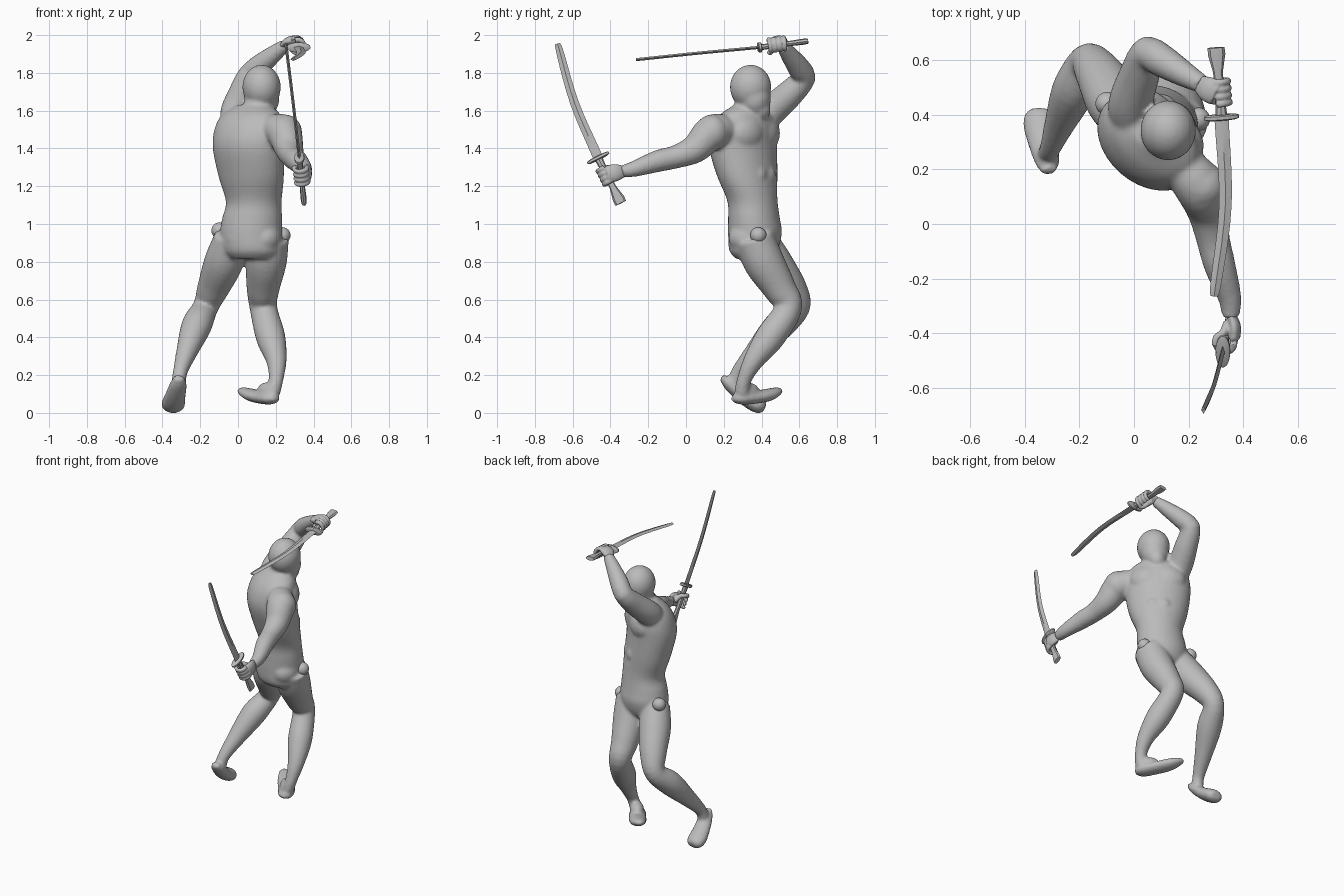
import bpy, bmesh
from math import sin, cos, pi, radians
from mathutils import Vector, Matrix, Euler

cube = bpy.data.objects.get("Cube")
if cube:
    bpy.data.objects.remove(cube, do_unlink=True)

grey = bpy.data.materials.new("plain grey")
grey.use_nodes = True
grey.diffuse_color = (0.5, 0.5, 0.5, 1)
grey.node_tree.nodes["Principled BSDF"].inputs["Base Color"].default_value = (0.5, 0.5, 0.5, 1)


def finish(bm, name, voxel=0, smooth=3):
    bmesh.ops.recalc_face_normals(bm, faces=bm.faces)
    mesh = bpy.data.meshes.new(name)
    bm.to_mesh(mesh)
    bm.free()
    mesh.materials.append(grey)
    obj = bpy.data.objects.new(name, mesh)
    bpy.context.collection.objects.link(obj)
    bpy.context.view_layer.objects.active = obj
    obj.select_set(True)
    if voxel:
        # fuse the overlapping forms into one skin
        rem = obj.modifiers.new("fuse", 'REMESH')
        rem.mode = 'VOXEL'
        rem.voxel_size = voxel
        rem.use_smooth_shade = True
        soft = obj.modifiers.new("soften", 'SMOOTH')
        soft.factor = 0.5
        soft.iterations = smooth
        bpy.ops.object.shade_smooth()
    else:
        bpy.ops.object.shade_smooth_by_angle(angle=radians(35))
    obj.select_set(False)
    return obj


def spline(keys, steps=5):
    """Smooth curve through keys of any dimension."""
    p = [Vector(k) for k in keys]
    p = [p[0] * 2 - p[1]] + p + [p[-1] * 2 - p[-2]]
    out = []
    for a, b, c, d in zip(p, p[1:], p[2:], p[3:]):
        for i in range(steps):
            t = i / steps
            out.append(0.5 * (b * 2 + (c - a) * t + (a * 2 - b * 5 + c * 4 - d) * t * t
                              + (b * 3 - a - c * 3 + d) * t ** 3))
    return out + [p[-2]]


def loft(bm, sections, sides=20):
    """Skin a row of elliptical sections (centre, u, v)."""
    rings = [[bm.verts.new(c + u * cos(2 * pi * i / sides) + v * sin(2 * pi * i / sides))
              for i in range(sides)] for c, u, v in sections]
    for r, s in zip(rings, rings[1:]):
        for i in range(sides):
            j = (i + 1) % sides
            bm.faces.new((r[i], r[j], s[j], s[i]))
    bm.faces.new(rings[0][::-1])
    bm.faces.new(rings[-1])


def tube(bm, keys, hint=(1, 0, 0), flat=1.0, sides=20, thick=None):
    """Tapered tube through (x, y, z, radius) keys."""
    pts = spline(keys)
    secs = []
    for i, p in enumerate(pts):
        t = (pts[min(i + 1, len(pts) - 1)] - pts[max(i - 1, 0)]).to_3d().normalized()
        u = Vector(hint).cross(t).normalized()
        v = t.cross(u)
        secs.append((p.to_3d(), u * p[3], v * (min(thick, p[3]) if thick else p[3] * flat)))
    loft(bm, secs, sides)


def ball(bm, loc, radii, turn=0):
    m = Matrix.LocRotScale(Vector(loc), Euler((0, 0, radians(turn))), Vector(radii))
    bmesh.ops.create_uvsphere(bm, u_segments=24, v_segments=16, radius=1, matrix=m)


# ---- body ----
body = bmesh.new()
# torso: x, y, z, half width, half depth, turn
torso = [(.075, .34, .815, .115, .075, -8), (.075, .355, .86, .155, .125, -8),
         (.07, .365, .95, .165, .142, -8), (.075, .36, 1.03, .16, .136, -12),
         (.083, .352, 1.12, .15, .13, -22), (.07, .325, 1.25, .185, .145, -35),
         (.055, .303, 1.4, .208, .157, -40), (.06, .308, 1.5, .206, .15, -40),
         (.07, .32, 1.575, .178, .12, -39), (.085, .33, 1.63, .09, .07, -32)]
secs = []
for s in spline(torso):
    a = radians(s[5])
    secs.append((s.to_3d(), Vector((cos(a), sin(a), 0)) * s[3], Vector((-sin(a), cos(a), 0)) * s[4]))
loft(body, secs, 32)

# broad chest plates, belly and seat muscles
front, side = Vector((.64, .77, 0)), Vector((.77, -.64, 0))
for s in (-1, 1):
    ball(body, Vector((.06, .308, 1.48)) + side * .08 * s + front * .088, (.1, .062, .09), -40 - 14 * s)
    ball(body, (.075 + .068 * s, .345 - .01 * s, .925), (.09, .11, .09))
    for z in (1.1, 1.18, 1.26):
        ball(body, Vector((.077, .335, z)) + side * .036 * s + front * .105, (.042, .032, .05), -36)

# neck and head
tube(body, [(.085, .32, 1.55, .09), (.108, .335, 1.62, .08), (.125, .345, 1.72, .085)])
ball(body, (.125, .342, 1.725), (.102, .11, .118))
ball(body, (.13, .365, 1.665), (.09, .085, .1))
ball(body, (.137, .392, 1.61), (.056, .056, .065))

# arms
tube(body, [(.17, .22, 1.50, .08), (.24, .135, 1.485, .092), (.27, .05, 1.40, .077),
            (.288, -.05, 1.357, .062), (.313, -.15, 1.333, .058), (.35, -.27, 1.293, .043),
            (.353, -.34, 1.278, .032)])
tube(body, [(0, .37, 1.52, .085), (-.012, .44, 1.59, .082), (.02, .545, 1.685, .074),
            (.05, .622, 1.772, .062), (.105, .595, 1.83, .06), (.18, .55, 1.892, .048),
            (.25, .51, 1.947, .034)])
ball(body, (.248, .138, 1.485), (.092, .09, .095))
ball(body, (.05, .626, 1.774), (.06, .06, .06))

# legs
tube(body, [(-.035, .385, .93, .09), (-.075, .455, .80, .104), (-.132, .555, .66, .085),
            (-.172, .59, .56, .068), (-.22, .49, .46, .08), (-.272, .365, .32, .056),
            (-.305, .28, .22, .039), (-.315, .255, .16, .039)])
tube(body, [(.165, .36, .93, .105), (.15, .412, .80, .108), (.133, .495, .66, .088),
            (.135, .542, .555, .073), (.173, .445, .40, .078), (.203, .36, .28, .055),
            (.202, .31, .18, .039), (.185, .295, .11, .04)])

# feet
tube(body, [(-.312, .19, .19, .026), (-.317, .23, .15, .046), (-.332, .30, .09, .056),
            (-.342, .36, .052, .063), (-.343, .395, .036, .058), (-.342, .418, .026, .036)], (0, 0, 1), .7)
tube(body, [(.198, .25, .078, .026), (.175, .285, .075, .05), (.135, .35, .08, .056),
            (.075, .43, .094, .056), (.03, .478, .112, .04), (.006, .502, .122, .018)], (0, 0, 1), .6)
ball(body, (.155, .325, .11), (.045, .075, .052), 37)
finish(body, "body", .011, 4)

# hip knobs
for name, loc in (("left_hip_knob", (-.098, .44, .965)), ("right_hip_knob", (.235, .383, .94))):
    knob = bmesh.new()
    ball(knob, loc, (.043, .043, .043))
    finish(knob, name)


# ---- hands gripping a handle ----
def hand(name, guard, pommel, wrist, grip):
    guard, pommel, wrist = Vector(guard), Vector(pommel), Vector(wrist)
    axis = (pommel - guard).normalized()
    centre = guard.lerp(pommel, grip)
    d = wrist - centre
    d = (d - axis * d.dot(axis)).normalized()
    over = axis.cross(d)
    bm = bmesh.new()
    knuckle = centre + over * .03 + d * .01
    # palm
    palm = [(*wrist, .03), (*(wrist.lerp(knuckle, .5) + over * .008), .046), (*knuckle, .046)]
    tube(bm, palm, over, .5)
    # fingers curl round the handle, the thumb the other way
    for i in range(4):
        base = centre + axis * (i - 1.5) * .026
        keys = []
        for k in range(6):
            a = radians(70 + 38 * k)
            keys.append((*(base + (d * cos(a) + over * sin(a)) * .034), .0145 - .0008 * k))
        tube(bm, keys, axis, 1, 10)
    keys = [(*(centre.lerp(wrist, .6)), .02)]
    for k in range(3):
        a = radians(-20 - 45 * k)
        keys.append((*(centre - axis * (.025 + .012 * k) + (d * cos(a) + over * sin(a)) * .036), .016 - .002 * k))
    tube(bm, keys, axis, 1, 10)
    finish(bm, name, .005, 2)


# ---- swords ----
def sword(name, guard, pommel, mid, tip, normal):
    g, p, m, e = (Vector(q) for q in (guard, pommel, mid, tip))
    axis = (p - g).normalized()
    # curved blade, with its point cut short
    bm = bmesh.new()
    near = m.lerp(e, .9)
    tube(bm, [(*g, .026), (*m, .023), (*near, .019), (*e, .002)], normal, 1, 4, .008)
    finish(bm, name + "_blade")
    # narrow oval guard
    bm = bmesh.new()
    u = Vector(normal).cross(axis).normalized()
    v = axis.cross(u)
    loft(bm, [(g + axis * h, u * r, v * r * .42) for h, r in
              ((-.01, .052), (-.006, .064), (.006, .064), (.01, .052))], 24)
    finish(bm, name + "_guard")
    # handle flaring to a cut pommel
    bm = bmesh.new()
    loft(bm, [(g.lerp(p, t), u * w, v * h) for t, w, h in
              ((0, .022, .016), (.3, .017, .014), (.65, .018, .014), (.9, .032, .016), (1, .031, .014))], 8)
    finish(bm, name + "_handle")


low = ((.325, -.465, 1.35), (.35, -.345, 1.11))
high = ((.32, .39, 1.935), (.30, .645, 1.968))
hand("right_hand", *low, (.353, -.325, 1.28), .38)
hand("left_hand", *high, (.235, .515, 1.944), .36)
sword("right_sword", *low, (.292, -.59, 1.64), (.253, -.68, 1.955), (1, 0, 0))
sword("left_sword", *high, (.334, .07, 1.905), (.293, -.265, 1.87), (0, 0, 1))
